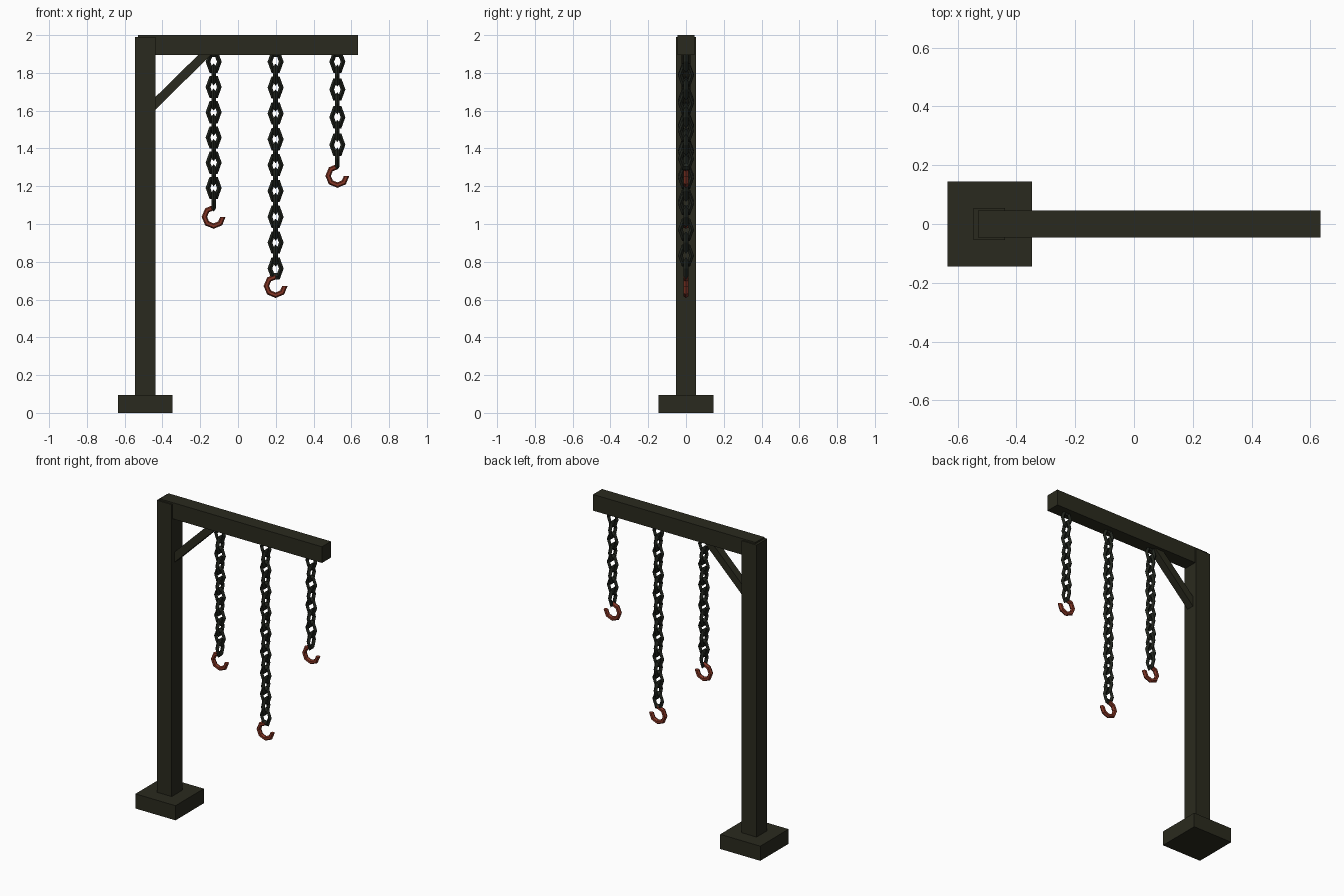
import bpy, bmesh, math
from mathutils import Vector

if "Cube" in bpy.data.objects:
    bpy.data.objects.remove(bpy.data.objects["Cube"])


def material(name, rgb):
    m = bpy.data.materials.new(name)
    m.diffuse_color = (*rgb, 1)
    m.use_nodes = True
    m.node_tree.nodes["Principled BSDF"].inputs["Base Color"].default_value = m.diffuse_color
    return m


WOOD = material("dark wood", (0.023, 0.023, 0.013))
IRON = material("dark iron", (0.014, 0.017, 0.012))
RUST = material("rusty red", (0.230, 0.036, 0.018))


def finish(bm, name, mat):
    bmesh.ops.recalc_face_normals(bm, faces=bm.faces)
    me = bpy.data.meshes.new(name)
    bm.to_mesh(me)
    bm.free()
    me.materials.append(mat)
    ob = bpy.data.objects.new(name, me)
    bpy.context.collection.objects.link(ob)
    return ob


def box(name, lo, hi, mat):
    bm = bmesh.new()
    bmesh.ops.create_cube(bm, size=1)
    for v in bm.verts:
        v.co = [(a + b) / 2 + c * (b - a) for a, b, c in zip(lo, hi, v.co)]
    return finish(bm, name, mat)


def ring(bm, centre, radius, tube, sides, start, sweep, steps, stretch=1, turned=False):
    """Sweep a small polygon round a full or partial circle in the xz (or yz) plane."""
    closed = sweep >= 360
    loops = []
    for i in range(steps if closed else steps + 1):
        a = math.radians(start + sweep * i / steps)
        loop = []
        for j in range(sides):
            b = math.tau * j / sides
            r = radius + tube * math.cos(b)
            u, d = r * math.cos(a), tube * math.sin(b)
            off = (d, u) if turned else (u, d)
            loop.append(bm.verts.new(Vector(centre) + Vector((*off, r * math.sin(a) * stretch))))
        loops.append(loop)
    for i in range(steps):
        p, q = loops[i], loops[(i + 1) % len(loops)]
        for j in range(sides):
            k = (j + 1) % sides
            bm.faces.new((p[j], p[k], q[k], q[j]))
    if not closed:
        bm.faces.new(loops[0])
        bm.faces.new(loops[-1])


# Timber frame
box("base", (-0.635, -0.145, 0), (-0.347, 0.145, 0.095), WOOD)
box("post", (-0.545, -0.054, 0.095), (-0.438, 0.054, 1.99), WOOD)
box("beam", (-0.53, -0.046, 1.895), (0.635, 0.046, 2.0), WOOD)

# Diagonal brace, ends buried in post and beam
bm = bmesh.new()
profile = [(-0.47, 1.573), (-0.47, 1.640), (-0.175, 1.93), (-0.108, 1.93)]
sides = [[bm.verts.new((x, y, z)) for x, z in profile] for y in (-0.025, 0.025)]
bm.faces.new(sides[0])
bm.faces.new(sides[1])
for i in range(4):
    k = (i + 1) % 4
    bm.faces.new((sides[0][i], sides[0][k], sides[1][k], sides[1][i]))
finish(bm, "brace", WOOD)

# Chains of alternating links, each ending in an open hook
for label, x, count, pitch, hook_z in (
        ("left", -0.129, 12, 0.0668, 1.038),
        ("middle", 0.199, 17, 0.0684, 0.672),
        ("right", 0.526, 8, 0.0733, 1.255)):
    bm = bmesh.new()
    for i in range(count):
        ring(bm, (x, 0, 1.859 - i * pitch), 0.030, 0.0125, 4, 0, 360, 6, 1.6, i % 2 == 1)
    finish(bm, label + "_chain", IRON)
    bm = bmesh.new()
    ring(bm, (x, 0, hook_z), 0.049, 0.0145, 6, 90, 270, 6)
    finish(bm, label + "_hook", RUST)
